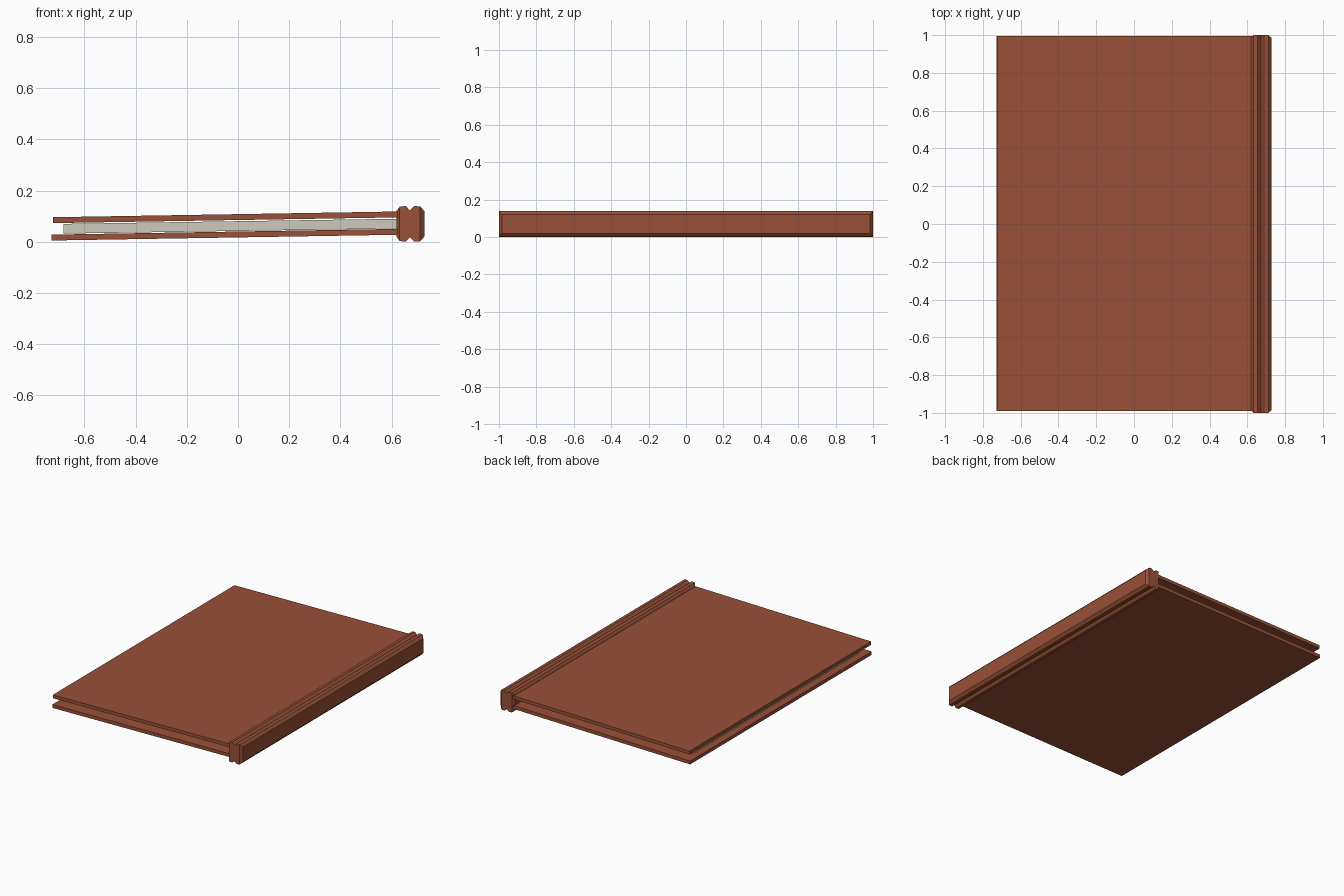
import bpy, bmesh

if "Cube" in bpy.data.objects:
    bpy.data.objects.remove(bpy.data.objects["Cube"])


def material(name, rgb):
    m = bpy.data.materials.new(name)
    m.diffuse_color = (*rgb, 1)
    m.use_nodes = True
    m.node_tree.nodes["Principled BSDF"].inputs["Base Color"].default_value = m.diffuse_color
    return m


leather = material("brown leather", (0.32, 0.082, 0.038))
paper = material("pale paper", (0.62, 0.59, 0.51))


def prism(name, profile, y0, y1, mat, cut=(), chamfer=0.015):
    """Extrude an x-z profile along y; points listed in cut get chamfered ends."""
    bm = bmesh.new()
    n = len(profile)
    ends = []
    for y, step in ((y0, chamfer), (y1, -chamfer)):
        ends.append([bm.verts.new((x, y + (step if i in cut else 0), z))
                     for i, (x, z) in enumerate(profile)])
    a, b = ends
    for i in range(n):
        j = (i + 1) % n
        bm.faces.new((a[i], a[j], b[j], b[i]))
    for ring in ends:
        bm.faces.new([v for i, v in enumerate(ring) if i not in cut])
        # chamfer face beside each pair of cut points
        for i in range(n):
            j = (i + 1) % n
            if i in cut and j in cut:
                bm.faces.new((ring[i - 1], ring[i], ring[j], ring[(j + 1) % n]))
    bmesh.ops.recalc_face_normals(bm, faces=bm.faces)
    me = bpy.data.meshes.new(name)
    bm.to_mesh(me)
    bm.free()
    me.materials.append(mat)
    ob = bpy.data.objects.new(name, me)
    bpy.context.collection.objects.link(ob)
    return ob


# Covers: thin boards rising gently toward the spine
for name, left, z in (("bottom_cover", -0.728, 0.005), ("top_cover", -0.724, 0.073)):
    prism(name, [(left, z), (0.63, z + 0.0225), (0.63, z + 0.0455), (left, z + 0.023)],
          -0.99, 0.995, leather)

# Page block, set back between the covers
prism("pages", [(-0.682, 0.032), (0.625, 0.052), (0.625, 0.090), (-0.682, 0.070)],
      -0.91, 0.91, paper)

# Spine: two chamfered ribs with a groove between, mirrored top to bottom
H = 0.14
upper = [(0.619, 0.120), (0.632, 0.137), (0.655, H), (0.672, 0.122),
         (0.689, H), (0.712, 0.138), (0.728, 0.120)]
lower = [(x, H - z) for x, z in reversed(upper)]
prism("spine", upper + lower, -1, 1, leather, cut=(0, 6, 7, 13))
